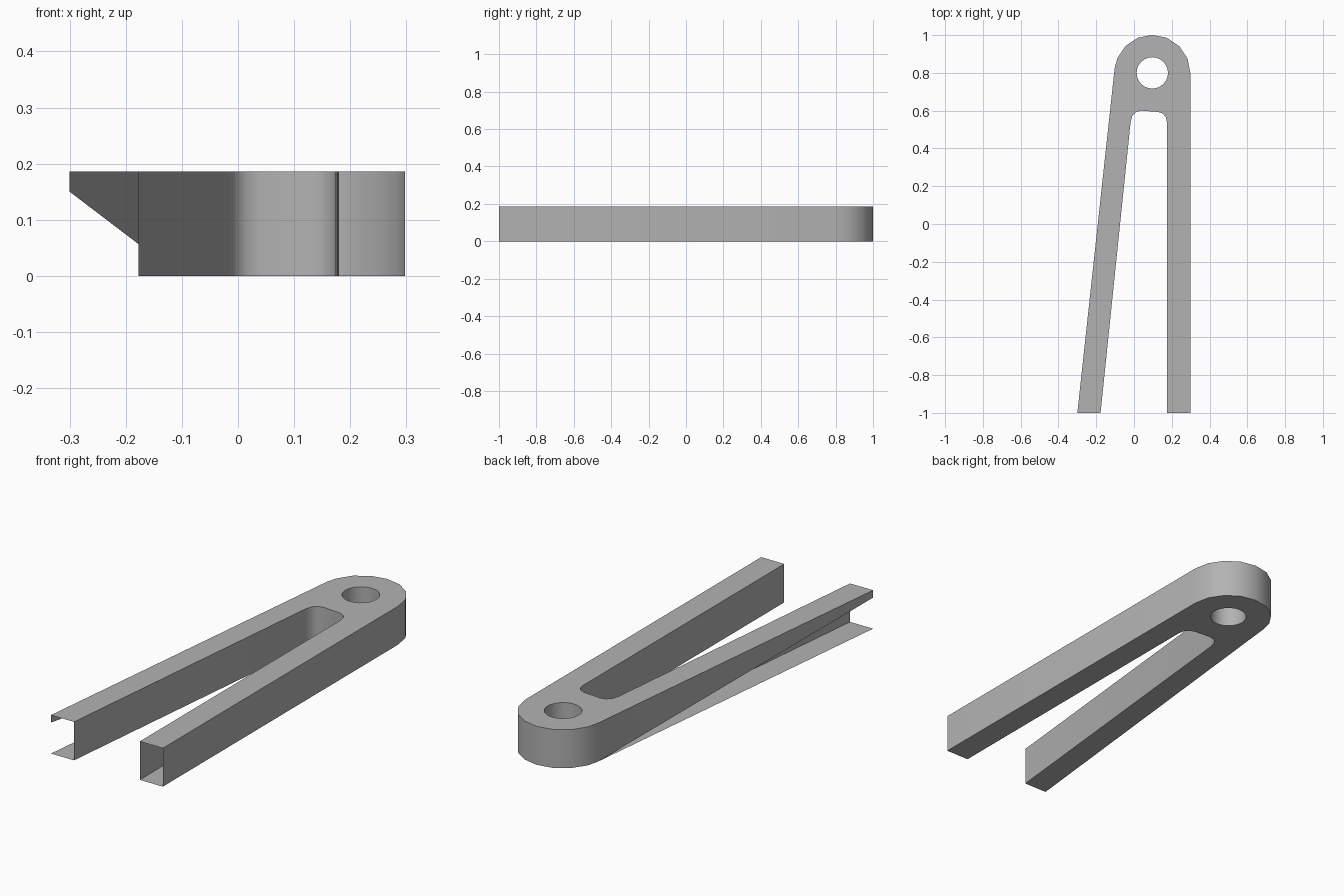
import bpy
import bmesh
from math import cos, sin, radians, tau

cube = bpy.data.objects.get("Cube")
if cube:
    bpy.data.objects.remove(cube, do_unlink=True)

HEIGHT = 0.186
HEAD = (0.097, 0.8)

grey = bpy.data.materials.new("plain grey")
grey.use_nodes = True
colour = (0.45, 0.45, 0.45, 1)
grey.diffuse_color = colour
grey.node_tree.nodes["Principled BSDF"].inputs["Base Color"].default_value = colour


def around(radius, angle):
    a = radians(angle)
    return (HEAD[0] + radius * cos(a), HEAD[1] + radius * sin(a))


# Outer edge: straight leg, round head, slanted leg
outer = [(0.298, -1)]
outer += [around(0.201, 22.5 * i) for i in range(8)]
outer += [around(0.201, 174), (-0.3, -1)]

# Slot between the legs, with a rounded end
slot = [(-0.177, -1), (-0.018, 0.54), (-0.008, 0.575), (0.014, 0.594),
        (0.04, 0.6), (0.13, 0.593), (0.153, 0.584), (0.169, 0.565),
        (0.175, 0.535), (0.175, -1)]

# Pivot hole, wound the other way so its wall faces inwards
SIDES = 24
hole = [around(0.083, -360 * i / SIDES) for i in range(SIDES)]


def finish(name, bm, smooth=False):
    mesh = bpy.data.meshes.new(name)
    bm.to_mesh(mesh)
    bm.free()
    obj = bpy.data.objects.new(name, mesh)
    bpy.context.collection.objects.link(obj)
    mesh.materials.append(grey)
    if smooth:
        bpy.ops.object.select_all(action='DESELECT')
        obj.select_set(True)
        bpy.context.view_layer.objects.active = obj
        bpy.ops.object.shade_smooth_by_angle(angle=radians(40))
    return obj


def plate(name, z, up):
    bm = bmesh.new()
    edges = []
    for loop in (outer + slot, hole):
        verts = [bm.verts.new((x, y, z)) for x, y in loop]
        edges += [bm.edges.new((verts[i - 1], verts[i])) for i in range(len(verts))]
    bmesh.ops.triangle_fill(bm, edges=edges, use_beauty=True)
    bm.normal_update()
    bmesh.ops.reverse_faces(bm, faces=[f for f in bm.faces if f.normal.z * up < 0])
    bmesh.ops.dissolve_limit(bm, angle_limit=0.01, verts=bm.verts, edges=bm.edges)
    finish(name, bm)


def wall(name, path, closed=False, end_lift=0):
    bm = bmesh.new()
    low = [bm.verts.new((x, y, 0)) for x, y in path]
    high = [bm.verts.new((x, y, HEIGHT)) for x, y in path]
    low[-1].co.z = end_lift
    for i in range(len(path) if closed else len(path) - 1):
        j = (i + 1) % len(path)
        bm.faces.new((low[i], low[j], high[j], high[i]))
    finish(name, bm, True)


# Open-ended hollow shell; the slanted leg's outer wall tapers to a strip
plate("top_plate", HEIGHT, 1)
plate("bottom_plate", 0, -1)
wall("outer_wall", outer, end_lift=0.15)
wall("slot_wall", slot)
wall("hole_wall", hole, closed=True)
